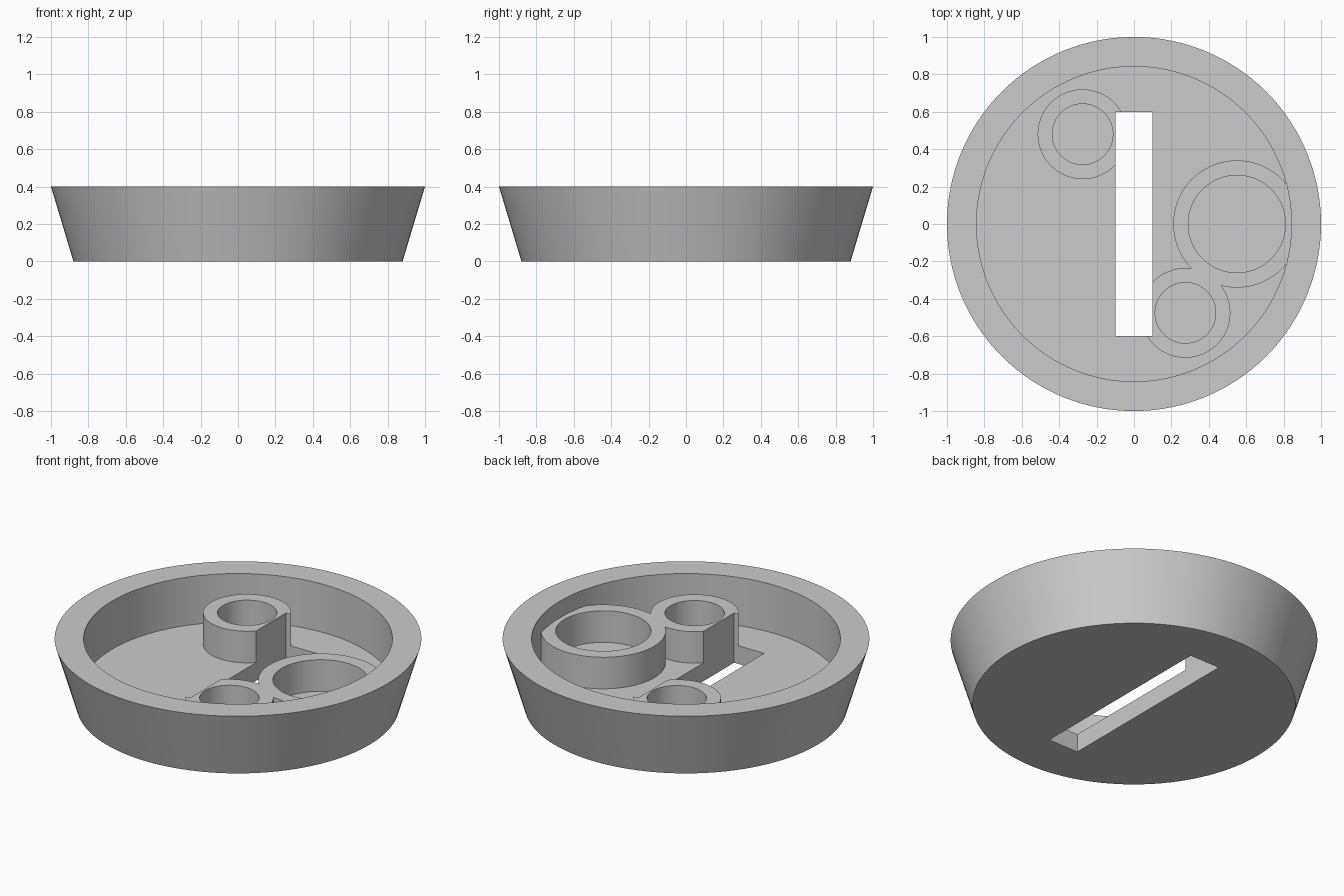
import bpy, bmesh, math

cube = bpy.data.objects.get("Cube")
if cube:
    bpy.data.objects.remove(cube, do_unlink=True)

RIM_Z, FLOOR_Z, BOSS_Z = 0.4, 0.11, 0.3

grey = bpy.data.materials.new("plain grey")
grey.use_nodes = True
grey.diffuse_color = (0.6, 0.6, 0.6, 1)
grey.node_tree.nodes["Principled BSDF"].inputs["Base Color"].default_value = (0.6, 0.6, 0.6, 1)


def make_object(name, bm):
    mesh = bpy.data.meshes.new(name)
    bm.to_mesh(mesh)
    bm.free()
    mesh.materials.append(grey)
    obj = bpy.data.objects.new(name, mesh)
    bpy.context.collection.objects.link(obj)
    return obj


def cone(name, centre, r_low, r_high, z_low, z_high, sides=96):
    bm = bmesh.new()
    bmesh.ops.create_cone(bm, cap_ends=True, segments=sides,
                          radius1=r_low, radius2=r_high, depth=z_high - z_low)
    bmesh.ops.translate(bm, verts=bm.verts, vec=(*centre, (z_low + z_high) / 2))
    return make_object(name, bm)


def combine(target, tool, operation):
    mod = target.modifiers.new(tool.name, 'BOOLEAN')
    mod.operation, mod.solver, mod.object = operation, 'EXACT', tool
    bpy.context.view_layer.objects.active = target
    bpy.ops.object.modifier_apply(modifier=mod.name)
    bpy.data.objects.remove(tool, do_unlink=True)


# Tapered dish with a straight-walled recess
dish = cone("round_dish", (0, 0), 0.88, 1, 0, RIM_Z, 128)
combine(dish, cone("recess", (0, 0), 0.842, 0.842, FLOOR_Z, 0.6, 128), 'DIFFERENCE')

# Round sockets: centre, outer radius, hole radius
sockets = [((0.55, 0), 0.34, 0.26),
           ((0.275, -0.475), 0.24, 0.162),
           ((-0.275, 0.48), 0.24, 0.162)]
for centre, outer, hole in sockets:
    combine(dish, cone("socket", centre, outer, outer, 0.06, BOSS_Z), 'UNION')
for centre, outer, hole in sockets:
    combine(dish, cone("socket_hole", centre, hole, hole, FLOOR_Z, 0.6), 'DIFFERENCE')

# Slot through the floor, trimming the small sockets
bm = bmesh.new()
bmesh.ops.create_cube(bm, size=1)
bmesh.ops.scale(bm, verts=bm.verts, vec=(0.2, 1.2, 2))
combine(dish, make_object("slot", bm), 'DIFFERENCE')

# Smooth curved walls, crisp edges
for other in bpy.context.selected_objects:
    other.select_set(False)
dish.select_set(True)
bpy.context.view_layer.objects.active = dish
bpy.ops.object.shade_smooth_by_angle(angle=math.radians(30))
